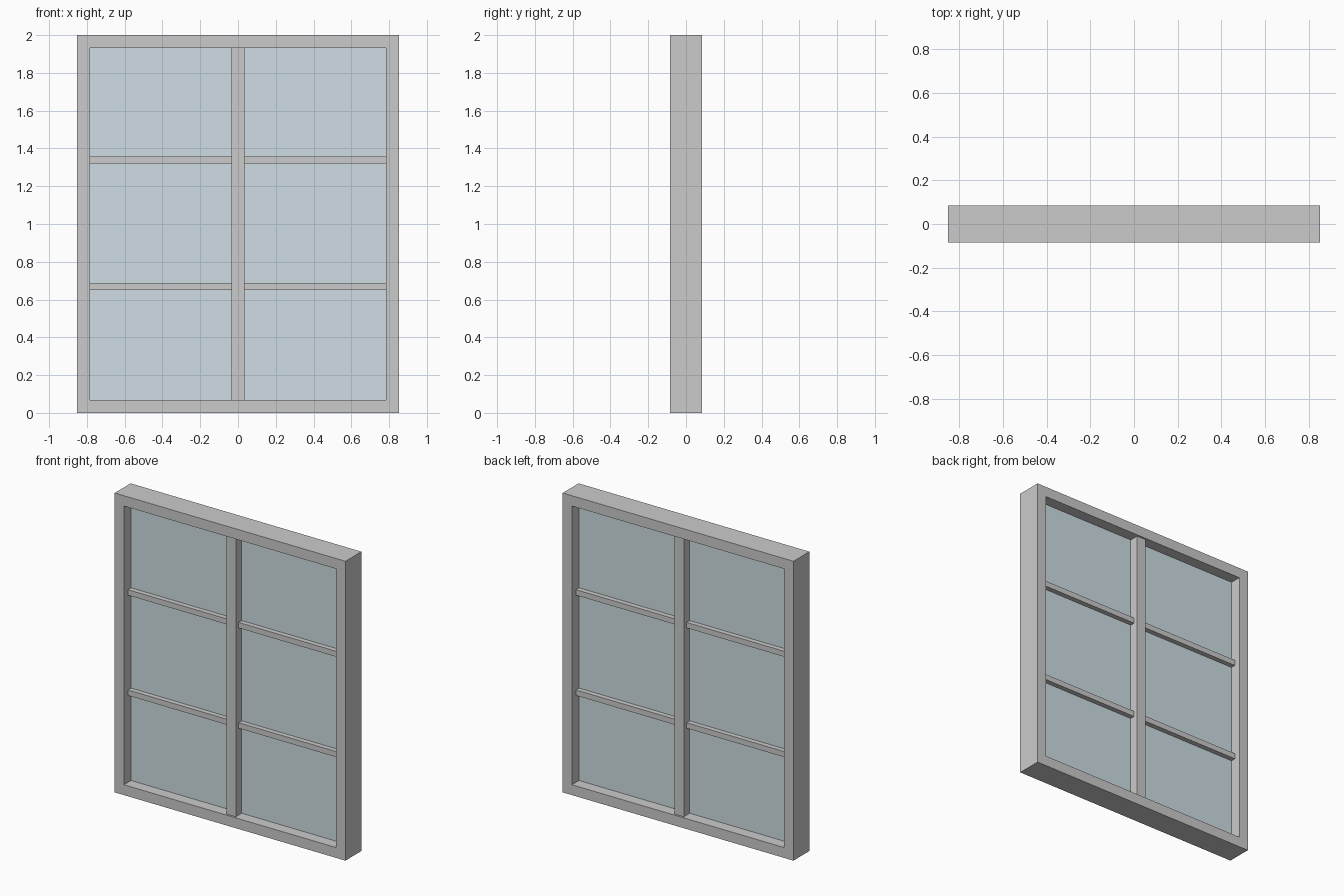
import bpy
import bmesh

if "Cube" in bpy.data.objects:
    bpy.data.objects.remove(bpy.data.objects["Cube"])

W, H, D = 0.853, 2.0, 0.084      # half width, height, half depth of the frame
B = 0.069                        # frame face width
IW = W - B                       # half width of the opening
MULLION = 0.034                  # half width of the central post
GLASS = 0.009                    # half thickness of the panes


def box(name, x0, x1, y, z0, z1):
    """Box spanning x0..x1, -y..y, z0..z1."""
    bm = bmesh.new()
    bmesh.ops.create_cube(bm, size=1)
    for v in bm.verts:
        v.co = ((x0 + x1) / 2 + v.co.x * (x1 - x0), v.co.y * 2 * y,
                (z0 + z1) / 2 + v.co.z * (z1 - z0))
    return finish(name, bm)


def finish(name, bm):
    bmesh.ops.recalc_face_normals(bm, faces=bm.faces)
    mesh = bpy.data.meshes.new(name)
    bm.to_mesh(mesh)
    bm.free()
    ob = bpy.data.objects.new(name, mesh)
    bpy.context.collection.objects.link(ob)
    return ob


# Outer frame: a closed ring swept through four rectangular loops
bm = bmesh.new()
loops = []
for x, inset, y in ((W, 0, -D), (W, 0, D), (IW, B, D), (IW, B, -D)):
    corners = ((-x, inset), (x, inset), (x, H - inset), (-x, H - inset))
    loops.append([bm.verts.new((cx, y, cz)) for cx, cz in corners])
for a, b in zip(loops, loops[1:] + loops[:1]):
    for i in range(4):
        j = (i + 1) % 4
        bm.faces.new((a[i], a[j], b[j], b[i]))
finish("outer_frame", bm)

# Central post
box("mullion", -MULLION, MULLION, 0.0714, B, H - B)

glass_mat = bpy.data.materials.new("glass")
glass_mat.diffuse_color = (0.62, 0.73, 0.77, 1)
glass_mat.use_nodes = True
glass_mat.node_tree.nodes["Principled BSDF"].inputs["Base Color"].default_value = glass_mat.diffuse_color

# Glazing bars and panes on each side of the post
bars = [0.668, 1.338]
for side, x0, x1 in (("left", -IW, -MULLION), ("right", MULLION, IW)):
    for i, z in enumerate(bars):
        box(f"glazing_bar_{side}_{i + 1}", x0, x1, 0.042, z - 0.0185, z + 0.0185)
    edges = [B] + [e for z in bars for e in (z - 0.0185, z + 0.0185)] + [H - B]
    for i in range(3):
        pane = box(f"pane_{side}_{i + 1}", x0, x1, GLASS, edges[2 * i], edges[2 * i + 1])
        pane.data.materials.append(glass_mat)
